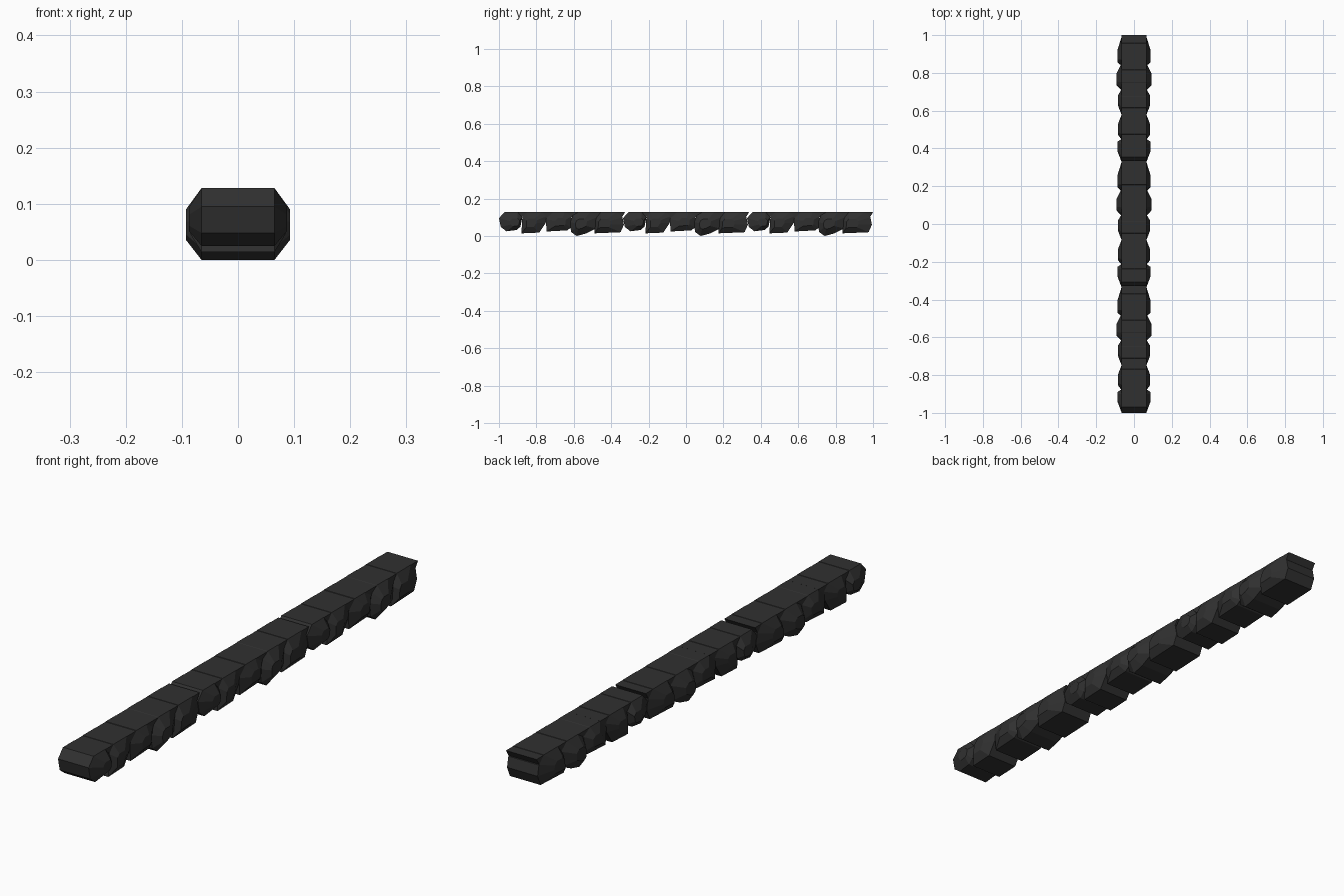
import bpy, bmesh

if "Cube" in bpy.data.objects:
    bpy.data.objects.remove(bpy.data.objects["Cube"])

HALF = 0.065      # half width of the stone cores
PERIOD = 0.663    # length of one repeat of five stones

mat = bpy.data.materials.new("dark_stone")
mat.diffuse_color = (0.03, 0.03, 0.03, 1)
mat.use_nodes = True
mat.node_tree.nodes["Principled BSDF"].inputs["Base Color"].default_value = mat.diffuse_color


def make_object(name, bm):
    bmesh.ops.recalc_face_normals(bm, faces=bm.faces)
    me = bpy.data.meshes.new(name)
    bm.to_mesh(me)
    bm.free()
    ob = bpy.data.objects.new(name, me)
    bpy.context.collection.objects.link(ob)
    me.materials.append(mat)


def prism(name, profile, dy, peak=None):
    """Extrude a y-z profile across x; peak=(y, z, x) adds faceted side bulges."""
    bm = bmesh.new()
    rings = [(HALF, profile)]
    if peak:
        py, pz, px = peak
        rings.append((px, [(py + (y - py) * 0.42, pz + (z - pz) * 0.42) for y, z in profile]))
    sections = [(-x, p) for x, p in reversed(rings)] + rings
    loops = [[bm.verts.new((x, y + dy, z)) for y, z in p] for x, p in sections]
    n = len(profile)
    for a, b in zip(loops, loops[1:]):
        for i in range(n):
            j = (i + 1) % n
            bm.faces.new((a[i], a[j], b[j], b[i]))
    bm.faces.new(loops[0])
    bm.faces.new(loops[-1])
    make_object(name, bm)


# Five stone shapes: side profile and bulge peak
stones = [
    ([(-1, .095), (-.97, .128), (-.90, .128), (-.875, .10), (-.885, .05),
      (-.905, .032), (-.96, .025), (-.99, .048)], (-.90, .07, .087)),
    ([(-.875, .10), (-.85, .128), (-.77, .128), (-.745, .105), (-.75, .07),
      (-.785, .018), (-.88, .014)], (-.835, .07, .085)),
    ([(-.75, .09), (-.71, .128), (-.65, .128), (-.612, .105), (-.615, .045),
      (-.635, .03), (-.745, .024)], (-.665, .075, .084)),
    ([(-.62, .075), (-.605, .11), (-.575, .128), (-.51, .128), (-.475, .10),
      (-.48, .04), (-.535, .013), (-.585, 0), (-.615, .022)], (-.57, .062, .093)),
    ([(-.485, .09), (-.455, .128), (-.37, .128), (-.34, .10), (-.332, .06),
      (-.35, .02), (-.49, .014)], (-.455, .065, .087)),
]

# Wedges that fill the notches between stones: centre, half width, depth
wedges = [(-.875, .027, .03), (-.748, .036, .034), (-.612, .037, .03),
          (-.482, .028, .03), (-.352, .026, .032)]

for r in range(3):
    for k, (profile, peak) in enumerate(stones):
        prism(f"stone_{r}_{k}", profile, r * PERIOD, peak)
    for k, (y, w, d) in enumerate(wedges):
        tip = 1 - (y + r * PERIOD)
        right = y + w if not (r == 2 and k == 4) else 1 - r * PERIOD
        prism(f"wedge_{r}_{k}", [(y - w, .127), (right, .127), (y + .006, .127 - d)], r * PERIOD)
